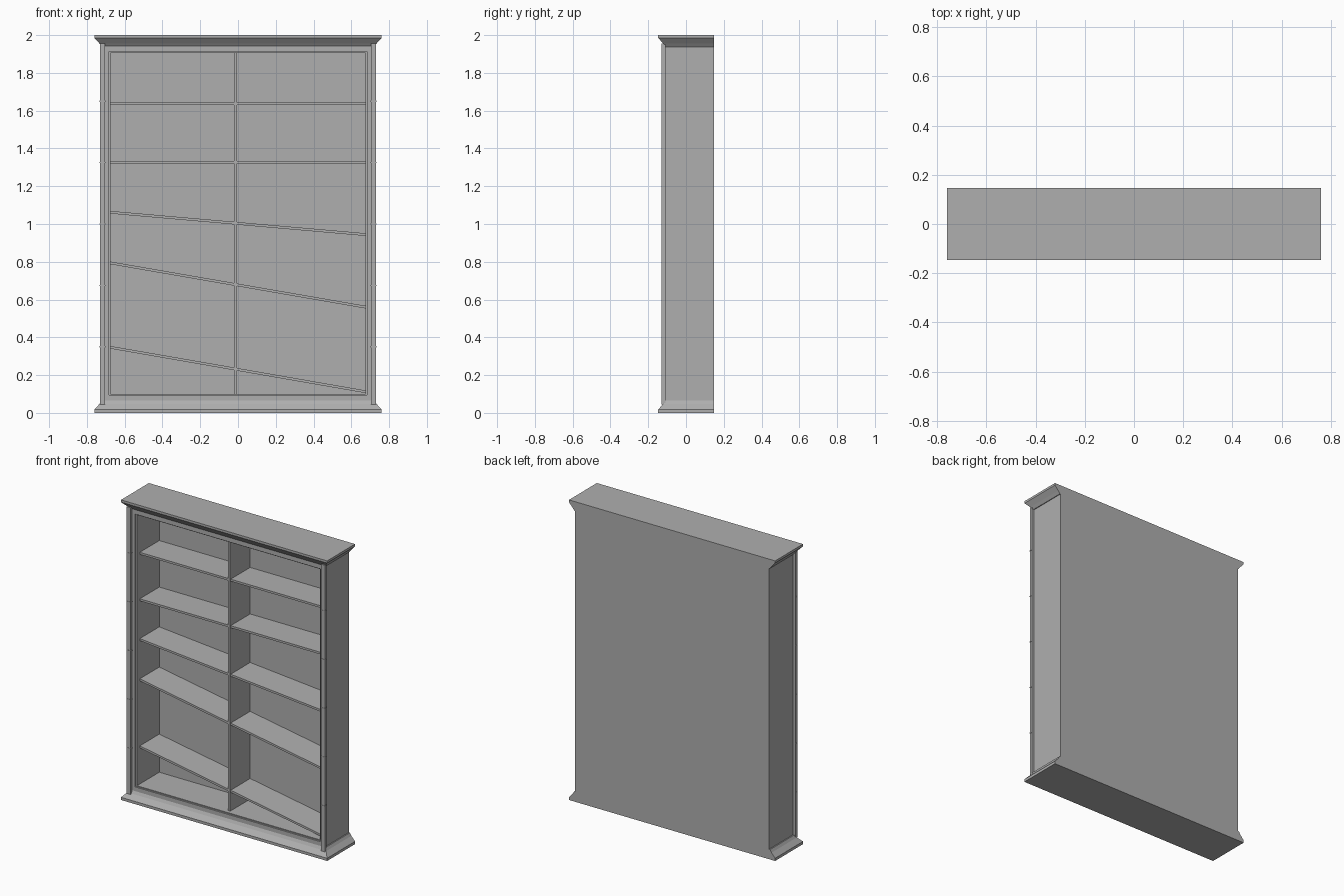
import bpy, bmesh

if "Cube" in bpy.data.objects:
    bpy.data.objects.remove(bpy.data.objects["Cube"])

BACK = 0.147
GREY = bpy.data.materials.new("dark_grey")
GREY.diffuse_color = (0.43, 0.43, 0.43, 1)
GREY.use_nodes = True
GREY.node_tree.nodes["Principled BSDF"].inputs["Base Color"].default_value = GREY.diffuse_color


def mesh_object(name, bm):
    bmesh.ops.recalc_face_normals(bm, faces=bm.faces)
    me = bpy.data.meshes.new(name)
    bm.to_mesh(me)
    bm.free()
    me.materials.append(GREY)
    ob = bpy.data.objects.new(name, me)
    bpy.context.collection.objects.link(ob)
    return ob


def box(name, x0, x1, y0, y1, z0, z1, z_shift=0.0):
    """Box between limits; z_shift raises the right end to make a slope."""
    bm = bmesh.new()
    bmesh.ops.create_cube(bm, size=1)
    for v in bm.verts:
        right = v.co.x > 0
        v.co.x = x1 if right else x0
        v.co.y = y1 if v.co.y > 0 else y0
        v.co.z = (z1 if v.co.z > 0 else z0) + (z_shift if right else 0)
    return mesh_object(name, bm)


def moulding(name, profile):
    """Stacked rectangles (z, inset), flush at the back."""
    bm = bmesh.new()
    rings = []
    for z, d in profile:
        x, y = 0.76 - d, -0.147 + d
        rings.append([bm.verts.new(p) for p in
                      ((-x, y, z), (x, y, z), (x, BACK, z), (-x, BACK, z))])
    for a, b in zip(rings, rings[1:]):
        for i in range(4):
            j = (i + 1) % 4
            bm.faces.new((a[i], a[j], b[j], b[i]))
    bm.faces.new(rings[0])
    bm.faces.new(rings[-1])
    return mesh_object(name, bm)


# Plinth and crown
moulding("base_moulding", [(0, 0), (0.018, 0), (0.048, 0.027), (0.066, 0.037)])
moulding("crown_moulding", [(1.938, 0.040), (1.956, 0.026), (1.985, 0), (2.0, 0)])

# Carcass with a stepped frame around the opening
box("back_panel", -0.715, 0.715, 0.135, BACK, 0.06, 1.945)
box("bottom_panel", -0.675, 0.675, -0.10, 0.135, 0.06, 0.10)
box("bottom_rail", -0.684, 0.684, -0.11, -0.10, 0.06, 0.094)
box("top_panel", -0.675, 0.675, -0.10, 0.135, 1.905, 1.945)
box("top_rail", -0.684, 0.684, -0.11, -0.10, 1.912, 1.945)
box("divider", -0.021, -0.005, -0.075, 0.135, 0.10, 1.905)

# Sides, stiles, and square corner posts with thin bands
for s, side in ((-1, "left"), (1, "right")):
    def side_box(name, a, b, *rest):
        box(side + name, *sorted((s * a, s * b)), *rest)
    side_box("_side", 0.675, 0.715, -0.10, 0.135, 0.06, 1.945)
    side_box("_stile", 0.684, 0.715, -0.11, -0.10, 0.06, 1.945)
    side_box("_post", 0.703, 0.730, -0.129, -0.108, 0.045, 1.956)
    for i in range(5):
        z = 0.35 + 0.325 * i
        side_box("_post_band", 0.701, 0.732, -0.131, -0.108, z - 0.003, z + 0.003)

# Shelves: (height at left, height at right), each split by the divider
for zl, zr in ((1.637, 1.637), (1.327, 1.327), (1.062, 0.944), (0.794, 0.56), (0.347, 0.112)):
    slope = (zr - zl) / 1.35
    for side, x0, x1 in (("left", -0.675, -0.021), ("right", -0.005, 0.675)):
        z = zl + slope * (x0 + 0.675)
        box(side + "_shelf", x0, x1, -0.070, 0.135, z - 0.007, z + 0.007, slope * (x1 - x0))
